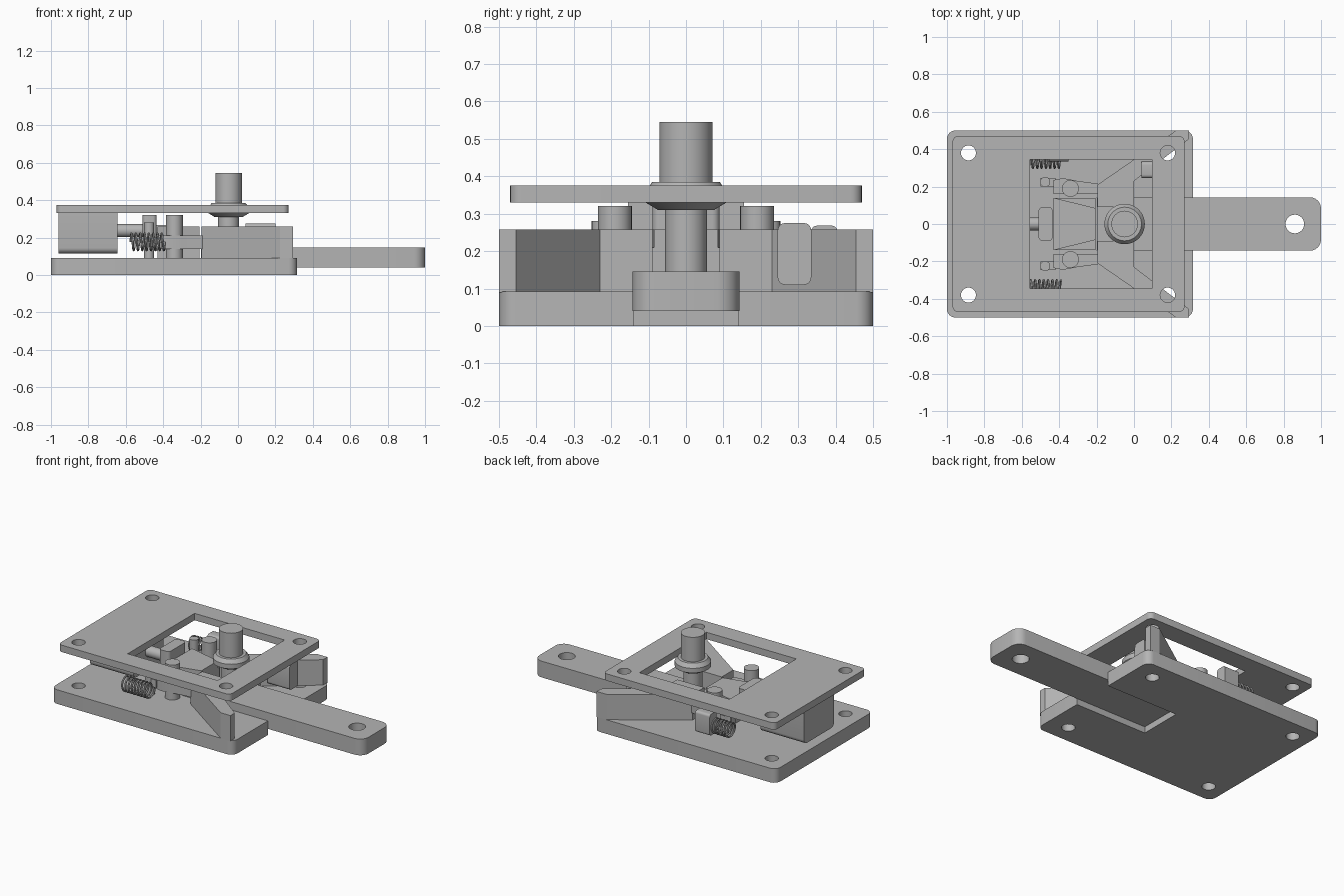
import bpy
import bmesh
import math
from mathutils import Vector, Matrix

cube = bpy.data.objects.get("Cube")
if cube:
    bpy.data.objects.remove(cube, do_unlink=True)

grey = bpy.data.materials.new("machined grey")
grey.use_nodes = True
grey.diffuse_color = (0.46, 0.46, 0.46, 1)
grey.node_tree.nodes["Principled BSDF"].inputs["Base Color"].default_value = (0.46, 0.46, 0.46, 1)


def finish(obj):
    """Give the part its material and crisp smooth shading."""
    obj.data.materials.clear()
    obj.data.materials.append(grey)
    bpy.ops.object.select_all(action='DESELECT')
    obj.select_set(True)
    bpy.context.view_layer.objects.active = obj
    bpy.ops.object.shade_smooth_by_angle(angle=math.radians(30))
    return obj


def from_bmesh(name, bm):
    bmesh.ops.recalc_face_normals(bm, faces=bm.faces)
    mesh = bpy.data.meshes.new(name)
    bm.to_mesh(mesh)
    bm.free()
    obj = bpy.data.objects.new(name, mesh)
    bpy.context.collection.objects.link(obj)
    return finish(obj)


def arc(cx, cy, r, start, sweep, steps):
    return [(cx + r * math.cos(math.radians(start + sweep * i / steps)),
             cy + r * math.sin(math.radians(start + sweep * i / steps)))
            for i in range(steps + 1)]


def circle(cx, cy, r):
    return arc(cx, cy, r, 0, 360, 32)[:-1]


def rounded(x0, x1, y0, y1, r):
    """Rounded rectangle, starting at the lower right corner."""
    return (arc(x1 - r, y0 + r, r, -90, 90, 6) + arc(x1 - r, y1 - r, r, 0, 90, 6)
            + arc(x0 + r, y1 - r, r, 90, 90, 6) + arc(x0 + r, y0 + r, r, 180, 90, 6))


def slab(name, loops, z0, z1):
    """Extrude an outline, with further loops as holes, between two heights."""
    curve = bpy.data.curves.new(name, 'CURVE')
    curve.dimensions = '2D'
    curve.fill_mode = 'BOTH'
    curve.extrude = (z1 - z0) / 2
    for loop in loops:
        spline = curve.splines.new('POLY')
        spline.points.add(len(loop) - 1)
        spline.use_cyclic_u = True
        for p, (x, y) in zip(spline.points, loop):
            p.co = (x, y, 0, 1)
    temp = bpy.data.objects.new(name + "_outline", curve)
    bpy.context.collection.objects.link(temp)
    bpy.context.view_layer.update()
    mesh = bpy.data.meshes.new_from_object(
        temp.evaluated_get(bpy.context.evaluated_depsgraph_get()))
    bpy.data.objects.remove(temp, do_unlink=True)
    bm = bmesh.new()
    bm.from_mesh(mesh)
    bpy.data.meshes.remove(mesh)
    bmesh.ops.remove_doubles(bm, verts=bm.verts, dist=1e-5)
    bmesh.ops.translate(bm, verts=bm.verts, vec=(0, 0, (z0 + z1) / 2))
    return from_bmesh(name, bm)


def box(name, lo, hi, bevel=0, axis=None, rule=None):
    """Box between two corners; edges along one axis may be rounded."""
    bm = bmesh.new()
    lo, hi = Vector(lo), Vector(hi)
    bmesh.ops.create_cube(bm, size=1, matrix=Matrix.Translation((lo + hi) / 2)
                          @ Matrix.Diagonal((*(hi - lo), 1)))
    if bevel:
        edges = [e for e in bm.edges
                 if abs((e.verts[0].co - e.verts[1].co)[axis]) > 1e-4
                 and (rule is None or rule(e.verts[0].co))]
        bmesh.ops.bevel(bm, geom=edges, offset=bevel, segments=5, profile=0.5, affect='EDGES')
    return from_bmesh(name, bm)


def lathe(name, profile, x, y):
    """Turn a (radius, height) profile about a vertical axis."""
    bm = bmesh.new()
    verts = [bm.verts.new((r, 0, z)) for r, z in profile]
    edges = [bm.edges.new(pair) for pair in zip(verts, verts[1:])]
    bmesh.ops.spin(bm, geom=verts + edges, cent=(0, 0, 0), axis=(0, 0, 1),
                   angle=2 * math.pi, steps=40)
    bmesh.ops.remove_doubles(bm, verts=bm.verts, dist=1e-5)
    bmesh.ops.translate(bm, verts=bm.verts, vec=(x, y, 0))
    return from_bmesh(name, bm)


def post(name, x, y, r, z0, z1):
    return lathe(name, [(0, z0), (r, z0), (r, z1), (0, z1)], x, y)


def spring(name, x0, x1, y, z, r, turns):
    curve = bpy.data.curves.new(name, 'CURVE')
    curve.dimensions = '3D'
    curve.bevel_depth = 0.006
    curve.bevel_resolution = 1
    curve.use_fill_caps = True
    spline = curve.splines.new('POLY')
    count = turns * 20
    spline.points.add(count)
    for i, p in enumerate(spline.points):
        a = 2 * math.pi * turns * i / count
        p.co = (x0 + (x1 - x0) * i / count, y + r * math.cos(a), z + r * math.sin(a), 1)
    obj = bpy.data.objects.new(name, curve)
    bpy.context.collection.objects.link(obj)
    bpy.ops.object.select_all(action='DESELECT')
    obj.select_set(True)
    bpy.context.view_layer.objects.active = obj
    bpy.ops.object.convert(target='MESH')
    return finish(bpy.context.object)


holes = [circle(x, y, 0.04) for x in (-0.885, 0.18) for y in (-0.38, 0.38)]

# Base plate, notched for the lever
base = rounded(-1, 0.315, -0.5, 0.5, 0.045)
notch = [(0.315, -0.141), (-0.2, -0.141), (-0.2, 0.141), (0.315, 0.141)]
slab("base_plate", [base[:7] + notch + base[7:]] + holes, 0, 0.092)

# Upper frame plate with its window
window = [(-0.555, -0.345), (0.095, -0.345), (0.095, 0.345), (-0.555, 0.345)]
slab("upper_plate", [rounded(-0.97, 0.27, -0.47, 0.47, 0.03), window] + holes, 0.33, 0.375)

# Sliding lever with eye
lever_end = rounded(-0.2, 1, -0.143, 0.143, 0.06)
slab("lever", [lever_end[:14] + [(-0.199, 0.14), (-0.199, -0.14)], circle(0.86, 0, 0.05)],
     0.04, 0.146)

# Central pin with chamfered collar
lathe("pin", [(0, 0.1), (0.056, 0.1), (0.056, 0.31), (0.075, 0.31), (0.108, 0.33),
              (0.108, 0.36), (0.09, 0.385), (0.071, 0.385), (0.071, 0.545), (0, 0.545)], -0.05, 0)

# Rear actuator: housing, plunger and push tab
box("actuator_housing", (-0.96, -0.155, 0.115), (-0.645, 0.155, 0.333), 0.03, 0,
    lambda co: co.z < 0.2)
plunger = post("plunger", 0, 0, 0.035, 0, 0.15)
plunger.rotation_euler.y = math.pi / 2
plunger.location = (-0.65, 0, 0.237)
box("push_tab", (-0.51, -0.09, 0.15), (-0.435, 0.09, 0.32), 0.02, 2)

# Latch bolt with tapered upper wedge
box("bolt", (-0.43, -0.14, 0.09), (-0.205, 0.14, 0.21))
slab("bolt_wedge", [[(-0.43, -0.14), (-0.205, -0.085), (-0.205, 0.085), (-0.43, 0.14)]], 0.21, 0.258)

# Mirrored jaws, arms, pivots and springs
jaw = [(-0.195, 0.09), (0, 0.09), (0, 0.23), (0.295, 0.455), (0.295, 0.5), (0.225, 0.5),
       (-0.195, 0.21)]
arm = [(-0.43, 0.16), (-0.19, 0.16), (-0.19, 0.215), (-0.3, 0.23), (-0.38, 0.245), (-0.43, 0.235)]
for side, s in (("left", 1), ("right", -1)):
    slab(side + "_guide_jaw", [[(x, s * y) for x, y in jaw]], 0.09, 0.258)
    slab(side + "_jaw_arm", [[(x, s * y) for x, y in arm]], 0.14, 0.21)
    post(side + "_pivot_post", -0.34, s * 0.19, 0.045, 0.09, 0.32)
    post(side + "_stop_post", -0.475, s * 0.225, 0.027, 0.09, 0.28)
    box(side + "_stop_link", (-0.5, s * 0.2, 0.15), (-0.42, s * 0.245, 0.2))
    spring(side + "_spring", -0.575, -0.39, s * 0.345, 0.177, 0.045, 8)

# Switch blocks on the left side
box("spring_block", (-0.455, 0.335, 0.13), (-0.35, 0.405, 0.268), 0.015, 0)
box("switch_block", (0.04, 0.245, 0.11), (0.2, 0.335, 0.275), 0.02, 0)
